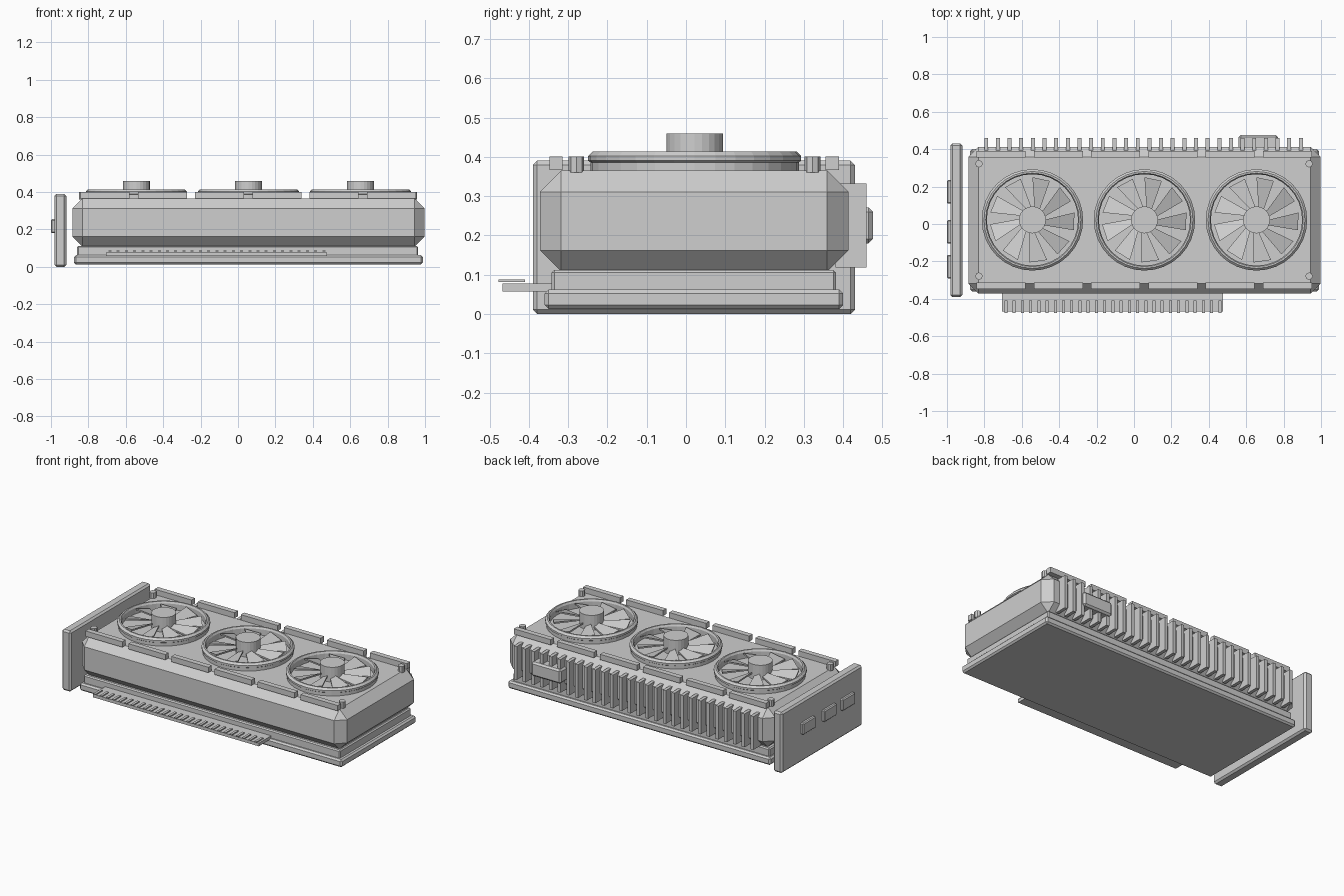
import bpy, bmesh, math
from mathutils import Matrix

if "Cube" in bpy.data.objects:
    bpy.data.objects.remove(bpy.data.objects["Cube"])

grey = bpy.data.materials.new("light grey")
grey.diffuse_color = (0.62, 0.62, 0.62, 1)
grey.use_nodes = True
grey.node_tree.nodes["Principled BSDF"].inputs["Base Color"].default_value = grey.diffuse_color


def finish(name, bm):
    bmesh.ops.recalc_face_normals(bm, faces=bm.faces)
    me = bpy.data.meshes.new(name)
    bm.to_mesh(me)
    bm.free()
    me.materials.append(grey)
    ob = bpy.data.objects.new(name, me)
    bpy.context.collection.objects.link(ob)
    return ob


def box(name, x, y, z, bevel=0):
    """Box from (min, max) ranges, with optional flat chamfers."""
    bm = bmesh.new()
    size = Matrix.Diagonal((x[1] - x[0], y[1] - y[0], z[1] - z[0], 1))
    place = Matrix.Translation([sum(r) / 2 for r in (x, y, z)])
    bmesh.ops.create_cube(bm, size=1, matrix=place @ size)
    if bevel:
        bmesh.ops.bevel(bm, geom=bm.edges[:], offset=bevel, segments=1,
                        affect='EDGES', profile=0.5)
    return finish(name, bm)


def cylinder(name, x, y, z, r, sides):
    bm = bmesh.new()
    bmesh.ops.create_cone(bm, cap_ends=True, segments=sides, radius1=r, radius2=r,
                          depth=z[1] - z[0],
                          matrix=Matrix.Translation((x, y, sum(z) / 2)))
    return finish(name, bm)


def ring(name, x, y, profile, sides):
    """Closed (radius, height) profile turned around a vertical axis."""
    bm = bmesh.new()
    loops = []
    for i in range(sides):
        a = 2 * math.pi * i / sides
        loops.append([bm.verts.new((x + r * math.cos(a), y + r * math.sin(a), z))
                      for r, z in profile])
    n = len(profile)
    for i in range(sides):
        p, q = loops[i], loops[(i + 1) % sides]
        for j in range(n):
            k = (j + 1) % n
            bm.faces.new((p[j], q[j], q[k], p[k]))
    return finish(name, bm)


def blades(name, x, y, count=9):
    """Thin swept and tilted blades around the hub."""
    bm = bmesh.new()
    # radius, angle in degrees, top height
    outline = [(0.06, -24, 0.388), (0.228, -11, 0.384),
               (0.228, 13, 0.408), (0.06, 2, 0.404)]
    for i in range(count):
        base = 77 + 360 * i / count
        layers = []
        for drop in (0, 0.01):
            layers.append([bm.verts.new((x + r * math.cos(math.radians(base + a)),
                                         y + r * math.sin(math.radians(base + a)),
                                         z - drop)) for r, a, z in outline])
        t, b = layers
        bm.faces.new(t)
        bm.faces.new(b[::-1])
        for j in range(4):
            k = (j + 1) % 4
            bm.faces.new((t[j], b[j], b[k], t[k]))
    return finish(name, bm)


# Stacked body: backplate, circuit board, chamfered shroud
box("backplate", (-0.877, 0.988), (-0.36, 0.40), (0.013, 0.062), 0.01)
box("circuit_board", (-0.86, 0.963), (-0.342, 0.382), (0.055, 0.112), 0.007)
box("shroud", (-0.886, 0.998), (-0.372, 0.413), (0.108, 0.365), 0.054)

# Mounting bracket with three ports
box("bracket", (-0.982, -0.918), (-0.39, 0.43), (0, 0.39), 0.011)
for i, y in enumerate((-0.228, -0.042, 0.172)):
    box(f"port_{i}", (-1.0, -0.97), (y - 0.063, y + 0.063), (0.18, 0.255), 0.006)

# Three fans
fan_y = 0.022
rim = [(0.265, 0.355), (0.265, 0.386), (0.271, 0.390), (0.271, 0.402),
       (0.259, 0.414), (0.250, 0.414), (0.244, 0.402), (0.244, 0.355)]
for i, x in enumerate((-0.543, 0.056, 0.655)):
    ring(f"fan_rim_{i}", x, fan_y, rim, 32)
    cylinder(f"fan_hub_{i}", x, fan_y, (0.36, 0.459), 0.072, 24)
    blades(f"fan_blades_{i}", x, fan_y)

# Trim bars along both long edges of the top
for i in range(6):
    x = -0.71 + i * 0.306
    for side, y in (("front", -0.331), ("back", 0.372)):
        box(f"trim_bar_{side}_{i}", (x - 0.131, x + 0.131),
            (y - 0.017, y + 0.017), (0.366, 0.401))

# Corner screws
for x in (-0.829, 0.936):
    for y in (-0.279, 0.322):
        cylinder("screw", x, y, (0.36, 0.401), 0.02, 8)

# Heatsink fins along the back
for i in range(28):
    x = -0.79 + i * 0.0623
    box(f"heatsink_fin_{i}", (x - 0.0105, x + 0.0105), (0.38, 0.459), (0.118, 0.332))

# Power socket on the back
box("power_socket", (0.56, 0.77), (0.38, 0.476), (0.18, 0.271), 0.011)

# Edge connector with contacts
box("edge_connector", (-0.705, 0.475), (-0.467, -0.34), (0.057, 0.077))
for i in range(27):
    x = -0.685 + i * 0.044
    box(f"contact_{i}", (x - 0.008, x + 0.008), (-0.477, -0.41), (0.081, 0.088))
